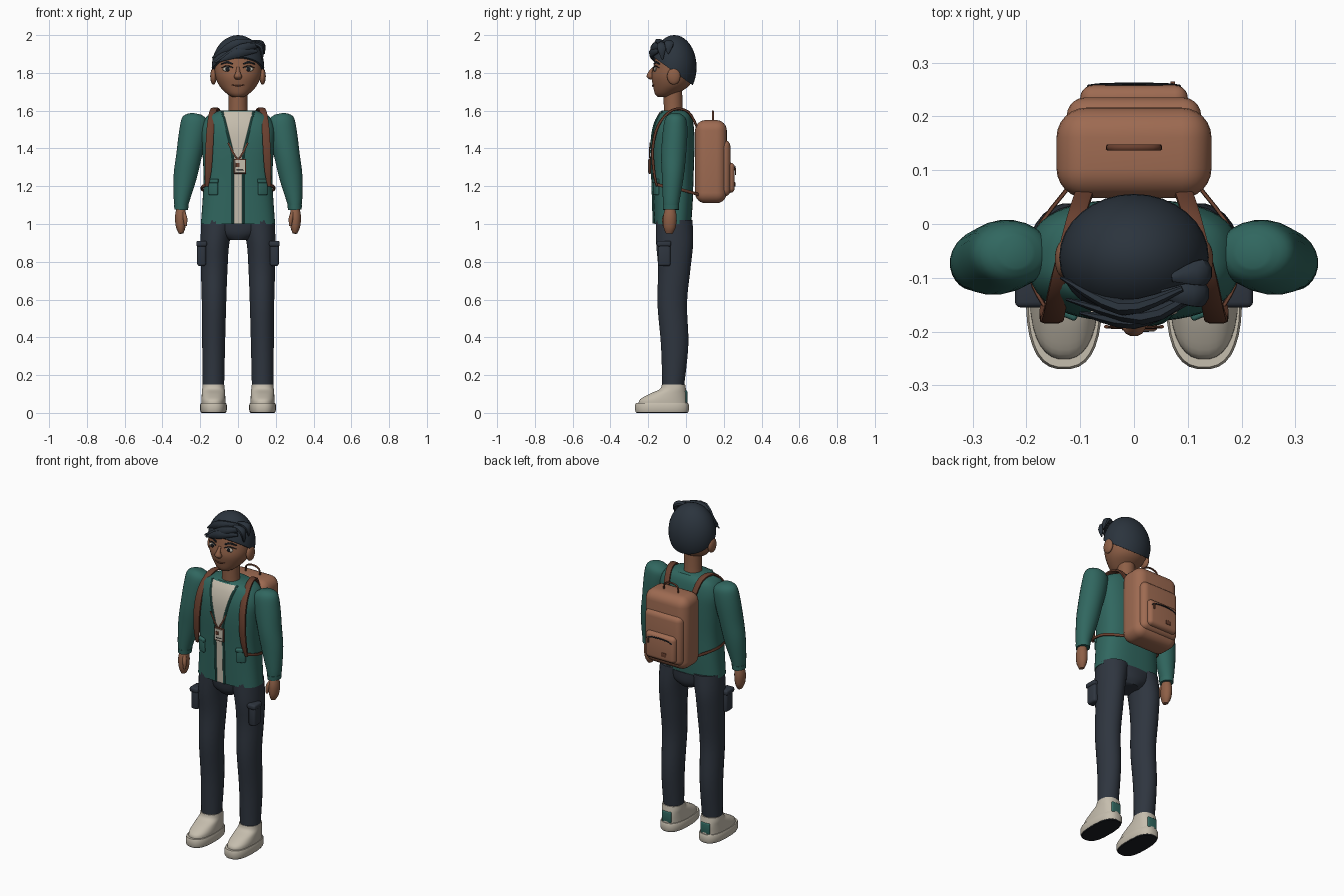
import bpy, bmesh, math
from mathutils import Vector, Matrix
from mathutils.bvhtree import BVHTree

if "Cube" in bpy.data.objects:
    bpy.data.objects.remove(bpy.data.objects["Cube"], do_unlink=True)


def material(name, *rgb):
    m = bpy.data.materials.new(name)
    m.use_nodes = True
    m.diffuse_color = (*rgb, 1)
    m.node_tree.nodes["Principled BSDF"].inputs["Base Color"].default_value = (*rgb, 1)
    return m


SKIN = material("brown skin", .27, .115, .062)
HAIR = material("blue black hair", .024, .034, .047)
CLOTH = material("navy cloth", .028, .036, .05)
TEAL = material("teal jacket", .03, .135, .115)
CREAM = material("cream", .56, .51, .42)
PACK = material("tan leather", .34, .145, .083)
STRAP = material("dark brown leather", .14, .05, .028)
BLACK = material("near black", .01, .012, .016)

made = []


def finish(name, bm, mat):
    bmesh.ops.recalc_face_normals(bm, faces=bm.faces)
    mesh = bpy.data.meshes.new(name)
    bm.to_mesh(mesh)
    bm.free()
    mesh.materials.append(mat)
    ob = bpy.data.objects.new(name, mesh)
    bpy.context.collection.objects.link(ob)
    made.append(ob)
    return ob


def smooth_path(points, sub):
    """Catmull-Rom through points that carry position and two radii."""
    p = [Vector(q) for q in points]
    p = [p[0]] + p + [p[-1]]
    out = []
    for a, b, c, d in zip(p, p[1:], p[2:], p[3:]):
        for k in range(sub):
            t = k / sub
            out.append((b * 2 + (c - a) * t + (a * 2 - b * 5 + c * 4 - d) * t ** 2
                        + (b * 3 - a - c * 3 + d) * t ** 3) * .5)
    return out + [p[-1]]


def sweep(name, points, mat, side=(1, 0, 0), n=16, sub=4, power=2, upright=False):
    """Loft of superellipse rings; each point is x, y, z, half width, half depth."""
    path = smooth_path(points, sub)
    pos = [Vector(q[:3]) for q in path]
    bm = bmesh.new()
    rings = []
    for i, q in enumerate(path):
        along = pos[min(i + 1, len(pos) - 1)] - pos[max(i - 1, 0)]
        along = Vector((0, 0, 1)) if upright else along.normalized()
        across = Vector(side)
        across = (across - along * across.dot(along)).normalized()
        normal = along.cross(across)
        ring = []
        for k in range(n):
            a = math.tau * (k + .5) / n
            c, s = math.cos(a), math.sin(a)
            u = math.copysign(abs(c) ** (2 / power), c) * max(q[3], .001)
            v = math.copysign(abs(s) ** (2 / power), s) * max(q[4], .001)
            ring.append(bm.verts.new(pos[i] + across * u + normal * v))
        rings.append(ring)
    for r, t in zip(rings, rings[1:]):
        for k in range(n):
            bm.faces.new((r[k], r[k - 1], t[k - 1], t[k]))
    bm.faces.new(rings[0])
    bm.faces.new(rings[-1])
    return finish(name, bm, mat)


def box(name, centre, size, mat, bevel=.004, turn=0, segments=3):
    bm = bmesh.new()
    bmesh.ops.create_cube(bm, size=1)
    bmesh.ops.scale(bm, vec=size, verts=bm.verts)
    bmesh.ops.bevel(bm, geom=bm.edges[:], offset=bevel, segments=segments,
                    profile=.5, affect='EDGES')
    bmesh.ops.transform(bm, verts=bm.verts,
                        matrix=Matrix.Translation(centre) @ Matrix.Rotation(turn, 4, 'Z'))
    return finish(name, bm, mat)


def ball(name, centre, radii, mat, cut=None):
    bm = bmesh.new()
    bmesh.ops.create_uvsphere(bm, u_segments=32, v_segments=20, radius=1)
    bmesh.ops.scale(bm, vec=radii, verts=bm.verts)
    bmesh.ops.translate(bm, vec=centre, verts=bm.verts)
    if cut:
        res = bmesh.ops.bisect_plane(bm, geom=bm.verts[:] + bm.edges[:] + bm.faces[:],
                                     plane_co=cut[0], plane_no=cut[1], clear_inner=True)
        rim = [e for e in res["geom_cut"] if isinstance(e, bmesh.types.BMEdge)]
        bmesh.ops.holes_fill(bm, edges=rim)
    return finish(name, bm, mat)


def front_of(ob):
    """Function giving the front surface y of an object at x, z."""
    tree = BVHTree.FromPolygons([v.co for v in ob.data.vertices],
                                [p.vertices[:] for p in ob.data.polygons])

    def look(x, z, off=0):
        hit = tree.ray_cast(Vector((x, -1, z)), Vector((0, 1, 0)))[0]
        return Vector((x, (hit.y if hit else -.1) - off, z))
    return look


def flip(s, points):
    return [(s * p[0], *p[1:]) for p in points]


# Head, neck and hair
head = sweep("head", [(0, -.11, 1.672, .03, .04), (0, -.105, 1.69, .06, .06),
                      (0, -.08, 1.73, .098, .095), (0, -.071, 1.78, .12, .112),
                      (0, -.065, 1.83, .126, .108), (0, -.062, 1.88, .12, .1),
                      (0, -.062, 1.93, .09, .08), (0, -.062, 1.96, .05, .04)],
             SKIN, n=32, upright=True)
face = front_of(head)
sweep("neck", [(0, -.065, 1.55, .055, .052), (0, -.068, 1.62, .05, .05),
               (0, -.07, 1.72, .05, .05)], SKIN, n=24, upright=True)
ball("hair_cap", (0, -.062, 1.83), (.139, .118, .17), HAIR,
     cut=((0, 0, 1.76), Vector((0, .72, 1)).normalized()))
locks = [[(.12, -.12, 1.945), (.02, -.172, 1.93), (-.125, -.14, 1.855)],
         [(.1, -.145, 1.915), (0, -.18, 1.905), (-.1, -.165, 1.86)],
         [(.09, -.12, 1.965), (-.02, -.155, 1.95), (-.135, -.1, 1.88)],
         [(.05, -.13, 1.96), (.12, -.13, 1.94), (.128, -.125, 1.87)],
         [(.07, -.1, 1.965), (.125, -.09, 1.955), (.14, -.095, 1.9)]]
for i, (a, b, c) in enumerate(locks):
    sweep(f"fringe_lock_{i}", [(*a, .008, .006), (*b, .026, .016), (*c, .004, .003)],
          HAIR, side=(0, 0, 1) if i < 3 else (0, 1, 0), n=8)

# Face
sweep("nose", [(*face(0, 1.83), .008, .004), (0, -.188, 1.805, .012, .012),
               (0, -.19, 1.78, .022, .019), (0, -.182, 1.765, .012, .01)], SKIN,
      n=12, upright=True)
sweep("mouth", [(*face(x, z, .001), r, r) for x, z, r in
                ((-.035, 1.737, .002), (0, 1.731, .005), (.035, 1.737, .002))],
      STRAP, side=(0, 0, 1), n=8)
for s, label in ((1, "left"), (-1, "right")):
    ball(f"{label}_ear", (s * .13, -.065, 1.782), (.017, .035, .044), SKIN)
    ball(f"{label}_eye", face(s * .057, 1.82), (.024, .007, .013), CREAM)
    ball(f"{label}_iris", face(s * .055, 1.82, .005), (.011, .004, .012), BLACK)
    for part, z, r in (("eyelid", 1.834, .003), ("eyebrow", 1.854, .006)):
        sweep(f"{label}_{part}", [(*face(s * x, z + dz, .002), r * k, .004) for x, dz, k in
                                  ((.028, -.006, .7), (.058, .003, 1), (.09, -.008, .4))],
              BLACK, side=(0, 0, 1), n=8)

# Jacket body and shirt panel
torso = sweep("jacket_body", [(0, -.07, 1, .197, .098), (0, -.068, 1.12, .188, .104),
                              (0, -.068, 1.25, .182, .108), (0, -.068, 1.4, .19, .113),
                              (0, -.065, 1.5, .195, .108), (0, -.06, 1.57, .165, .09),
                              (0, -.06, 1.6, .1, .07)], TEAL, n=48, power=2.7, upright=True)
chest = front_of(torso)


def opening(z):
    return .027 if z < 1.37 else .027 + (z - 1.37) * .25


bm = bmesh.new()
rows = [[bm.verts.new(chest(opening(z) * k / 4, z, .004)) for k in range(-4, 5)]
        for z in (1.002 + .593 * i / 30 for i in range(31))]
for lower, upper in zip(rows, rows[1:]):
    for k in range(8):
        bm.faces.new((lower[k], lower[k + 1], upper[k + 1], upper[k]))
finish("shirt_panel", bm, CREAM)

for s, label in ((1, "left"), (-1, "right")):
    # Jacket edge, lapel, pocket
    sweep(f"{label}_jacket_edge", [(*chest(s * opening(z), z, .003), .007, .006) for z in
                                   (1.002, 1.1, 1.2, 1.3, 1.36, 1.4, 1.48, 1.55, 1.595)],
          TEAL, n=8)
    box(f"{label}_jacket_pocket", chest(s * .13, 1.195), (.052, .022, .085), TEAL,
        .008, s * .4)
    box(f"{label}_pocket_flap", chest(s * .13, 1.228, .003), (.056, .024, .022), TEAL,
        .006, s * .4)

    # Sleeve, cuff and hand
    sweep(f"{label}_sleeve", flip(s, [
        (.22, -.052, 1.582, .03, .03), (.225, -.054, 1.555, .07, .056),
        (.238, -.058, 1.48, .075, .066), (.26, -.066, 1.36, .068, .066),
        (.28, -.07, 1.25, .062, .058), (.298, -.078, 1.13, .043, .045),
        (.301, -.08, 1.08, .033, .04)]), TEAL, n=24)
    sweep(f"{label}_cuff", flip(s, [(.3, -.08, 1.1, .039, .043), (.301, -.08, 1.075, .036, .042)]),
          TEAL, n=24, sub=1)
    sweep(f"{label}_hand", flip(s, [
        (.302, -.083, 1.09, .022, .025), (.304, -.085, 1.04, .03, .036),
        (.303, -.087, .985, .026, .033), (.301, -.09, .95, .012, .018)]), SKIN)
    sweep(f"{label}_thumb", flip(s, [
        (.29, -.1, 1.06, .01, .012), (.28, -.114, 1.03, .012, .012),
        (.277, -.117, .99, .007, .007)]), SKIN, n=10)

    # Trouser leg and cargo pocket
    sweep(f"{label}_trouser_leg", flip(s, [
        (.105, -.062, 1.02, .09, .097), (.122, -.06, .9, .077, .099),
        (.126, -.062, .76, .071, .086), (.127, -.073, .58, .065, .079),
        (.129, -.06, .36, .061, .073), (.13, -.068, .14, .057, .058)]),
        CLOTH, n=24, upright=True)
    box(f"{label}_cargo_pocket", (s * .193, -.115, .84), (.046, .066, .125), CLOTH, .012)
    box(f"{label}_cargo_flap", (s * .193, -.117, .896), (.056, .076, .03), CLOTH, .01)

    # Shoe
    sweep(f"{label}_outsole", flip(s, [(.13, -.127, 0, .064, .136), (.13, -.127, .006, .067, .139)]),
          BLACK, n=32, sub=1, power=2.6, upright=True)
    sweep(f"{label}_midsole", flip(s, [
        (.13, -.127, .005, .068, .14), (.13, -.127, .015, .071, .143),
        (.13, -.127, .042, .071, .143), (.13, -.127, .052, .067, .139)]),
        CREAM, n=32, sub=1, power=2.6, upright=True)
    sweep(f"{label}_shoe_upper", flip(s, [
        (.13, -.122, .05, .064, .13), (.13, -.118, .072, .064, .125),
        (.13, -.095, .1, .062, .1), (.13, -.07, .125, .06, .07),
        (.13, -.066, .15, .057, .062)]), CREAM, n=32, power=2.4, upright=True)
    box(f"{label}_heel_tab", (s * .13, -.001, .086), (.06, .016, .065), TEAL, .006)
    box(f"{label}_shoe_tongue", (s * .13, -.155, .096), (.05, .06, .022), CREAM, .009)

    # Backpack straps
    sweep(f"{label}_shoulder_strap", flip(s, [
        (.09, .065, 1.5, .017, .007), (.108, .01, 1.595, .017, .007),
        (.13, -.075, 1.602, .018, .007), (.145, -.148, 1.52, .02, .008),
        (.152, -.176, 1.4, .021, .008), (.158, -.17, 1.28, .018, .008),
        (.166, -.155, 1.2, .009, .006)]), STRAP, n=8, power=4)
    sweep(f"{label}_lower_strap", flip(s, [
        (.165, -.155, 1.21, .008, .004), (.191, -.1, 1.195, .008, .004),
        (.185, -.02, 1.18, .008, .004), (.12, .07, 1.155, .008, .004)]),
        STRAP, side=(0, 0, 1), n=8, power=4)
    sweep(f"{label}_lanyard", [(*chest(s * x, z, .012), .005, .003) for x, z in
                               ((.052, 1.43), (.03, 1.385), (.004, 1.342))], STRAP, n=8)

sweep("trouser_seat", [(0, -.06, .915, .06, .07), (0, -.06, .95, .13, .09),
                       (0, -.062, 1.01, .188, .096)], CLOTH, n=32, upright=True)

# Badge
badge = chest(.01, 1.305, .014)
box("badge_holder", badge, (.066, .012, .08), STRAP, .004)
for name, dx, dz, w, h, mat in (("badge_card", 0, 0, .056, .068, CREAM),
                                ("badge_photo", -.012, .008, .02, .022, STRAP),
                                ("badge_line", 0, -.02, .036, .005, BLACK)):
    depth = .008 if mat == CREAM else .01
    box(name, badge + Vector((dx, -.004, dz)), (w, depth, h), mat, .001, segments=1)

# Backpack
box("backpack_body", (0, .132, 1.33), (.288, .168, .44), PACK, .055, segments=6)
box("backpack_middle_pocket", (0, .195, 1.295), (.25, .08, .3), PACK, .034, segments=5)
box("backpack_lower_pocket", (0, .222, 1.245), (.2, .072, .16), PACK, .024, segments=5)
sweep("pocket_zip", [(-.085, .256, 1.285, .004, .003), (-.06, .259, 1.298, .004, .003),
                     (0, .26, 1.303, .004, .003), (.06, .259, 1.298, .004, .003),
                     (.085, .256, 1.285, .004, .003)], BLACK, side=(0, 0, 1), n=8)
box("zip_pull", (.072, .262, 1.278), (.009, .006, .035), STRAP, .002)
box("pocket_patch", (-.03, .258, 1.21), (.034, .006, .024), STRAP, .002)
sweep("backpack_handle", [(-.048, .142, 1.54, .006, .005), (-.042, .142, 1.583, .006, .005),
                          (0, .142, 1.597, .006, .005), (.042, .142, 1.583, .006, .005),
                          (.048, .142, 1.54, .006, .005)], STRAP, side=(0, 1, 0), n=8)

# Smooth shading with sharp edges kept
bpy.ops.object.select_all(action='DESELECT')
for ob in made:
    ob.select_set(True)
bpy.context.view_layer.objects.active = made[0]
bpy.ops.object.shade_smooth_by_angle(angle=math.radians(40))
